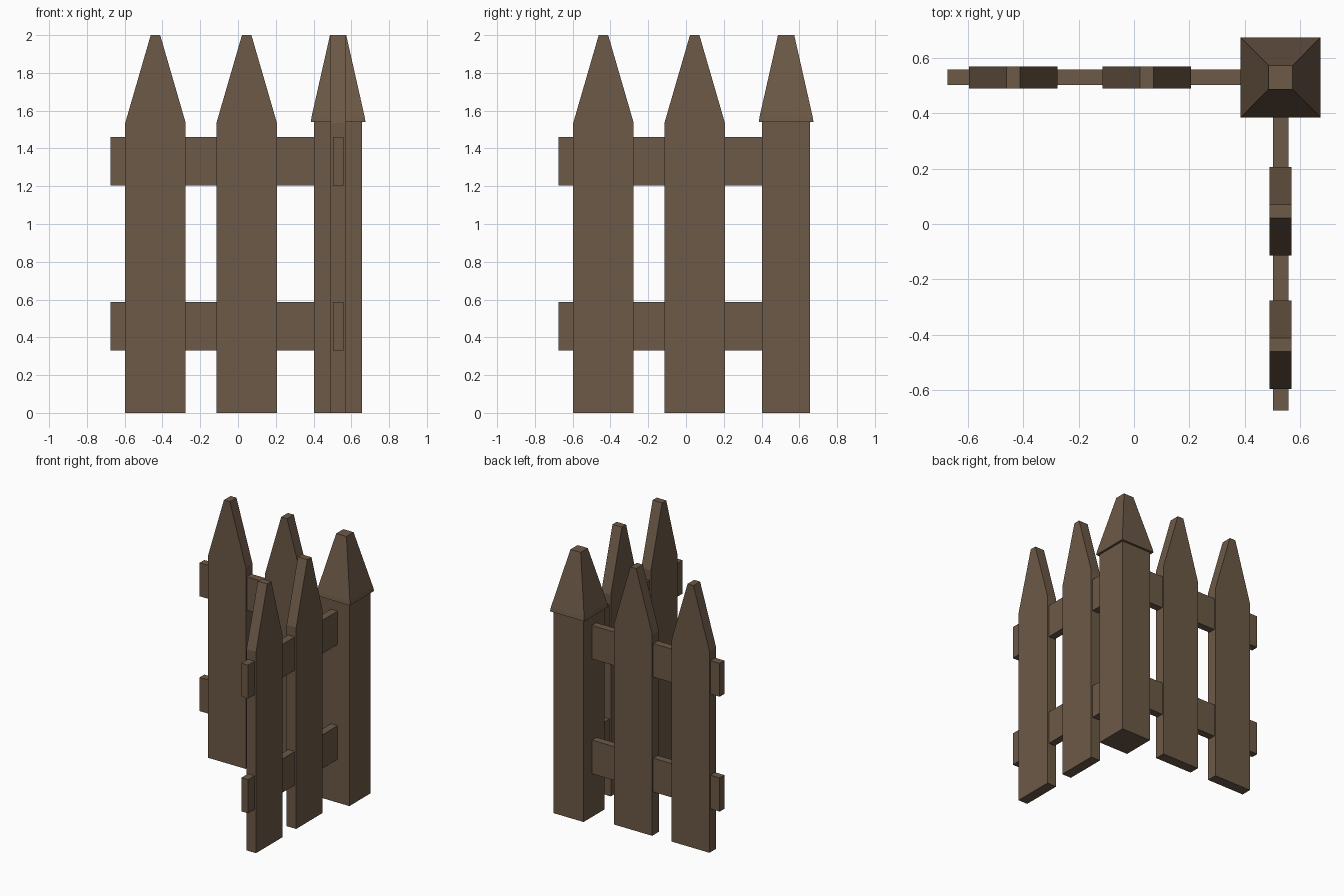
import bpy
import bmesh

if "Cube" in bpy.data.objects:
    bpy.data.objects.remove(bpy.data.objects["Cube"])

wood = bpy.data.materials.new("brown_wood")
wood.use_nodes = True
brown = (0.15, 0.1, 0.063, 1)
wood.diffuse_color = brown
shader = wood.node_tree.nodes["Principled BSDF"]
shader.inputs["Base Color"].default_value = brown
shader.inputs["Roughness"].default_value = 0.9

CORNER = 0.53  # both fence lines meet here


def loft(name, sections, centre, swap=False):
    """Stack rectangles (half_x, half_y, z) into a closed solid."""
    bm = bmesh.new()
    rings = []
    for hx, hy, z in sections:
        ring = []
        for sx, sy in ((-1, -1), (1, -1), (1, 1), (-1, 1)):
            x, y = centre[0] + sx * hx, centre[1] + sy * hy
            ring.append(bm.verts.new((y, x, z) if swap else (x, y, z)))
        rings.append(ring)
    bm.faces.new(rings[0])
    bm.faces.new(rings[-1])
    for low, high in zip(rings, rings[1:]):
        for i in range(4):
            j = (i + 1) % 4
            bm.faces.new((low[i], low[j], high[j], high[i]))
    bmesh.ops.recalc_face_normals(bm, faces=bm.faces)
    mesh = bpy.data.meshes.new(name)
    bm.to_mesh(mesh)
    bm.free()
    mesh.materials.append(wood)
    obj = bpy.data.objects.new(name, mesh)
    bpy.context.collection.objects.link(obj)


# Corner post and its flared cap
loft("corner_post", [(0.127, 0.127, 0), (0.127, 0.127, 1.545)], (CORNER, CORNER))
loft("post_cap", [(0.145, 0.145, 1.54), (0.14, 0.14, 1.57), (0.043, 0.043, 2)],
     (CORNER, CORNER))

# Two matching fence lines, one along each axis
for side, swap in (("back", False), ("left", True)):
    for label, x in (("outer", -0.437), ("inner", 0.046)):
        loft(f"{side}_{label}_picket",
             [(0.16, 0.04, 0), (0.16, 0.04, 1.535), (0.025, 0.04, 2)],
             (x, CORNER), swap)
    for label, low, high in (("lower", 0.33, 0.587), ("upper", 1.205, 1.46)):
        loft(f"{side}_{label}_rail",
             [(0.575, 0.028, low), (0.575, 0.028, high)], (-0.1, CORNER), swap)
